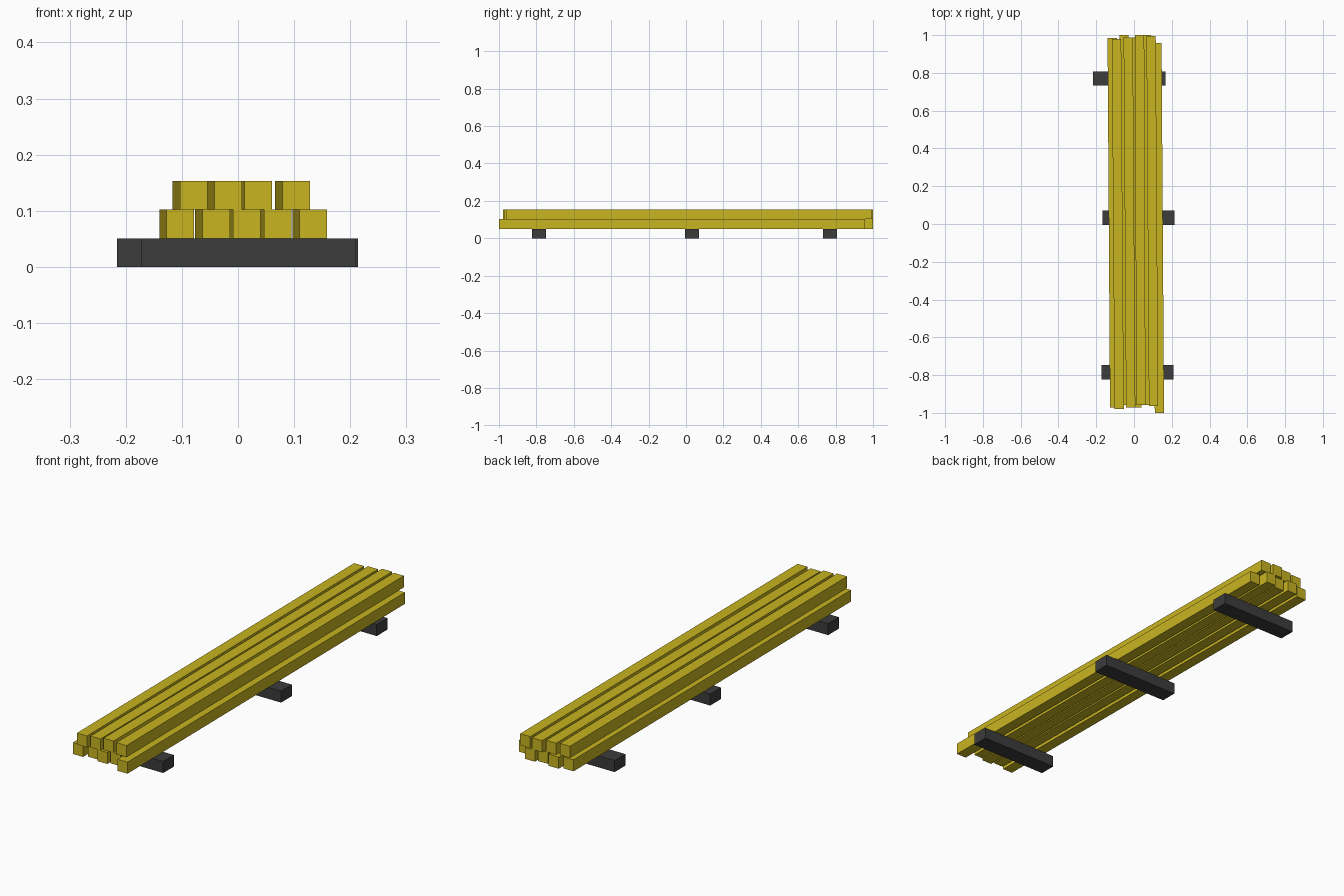
import bpy
import math

if "Cube" in bpy.data.objects:
    bpy.data.objects.remove(bpy.data.objects["Cube"])


def make_material(name, color):
    mat = bpy.data.materials.new(name)
    mat.diffuse_color = (*color, 1.0)
    mat.use_nodes = True
    mat.node_tree.nodes["Principled BSDF"].inputs["Base Color"].default_value = mat.diffuse_color
    return mat


YELLOW = make_material("yellow timber", (0.58, 0.46, 0.015))
DARK = make_material("dark grey", (0.045, 0.045, 0.045))


def box(name, center, size, mat, turn=0.0):
    bpy.ops.mesh.primitive_cube_add(size=1, location=center, rotation=(0, 0, turn))
    ob = bpy.context.object
    ob.name = name
    ob.scale = size
    ob.data.materials.append(mat)
    return ob


H = 0.051        # height of every layer
BEAM_W = 0.049
BEAM_L = 1.957

# Cross supports: (centre x, centre y)
for i, (x, y) in enumerate([(0.019, -0.785), (0.023, 0.033), (-0.025, 0.77)]):
    box(f"cross_support_{i + 1}", (x, y, H / 2), (0.382, 0.075, H), DARK)


# Beams, slightly skewed: (left edge at front, left edge at back, centre y)
def beam_row(name, beams, z):
    for i, (front, back, y) in enumerate(beams):
        x = (front + back + BEAM_W) / 2
        turn = math.atan2(front - back, BEAM_L)
        box(f"{name}_{i + 1}", (x, y, z), (BEAM_W, BEAM_L, H), YELLOW, turn)


beam_row("lower_beam", [
    (-0.127, -0.140, 0.007),
    (-0.063, -0.077, 0.021),
    (-0.009, -0.015, 0.008),
    (0.046, 0.040, 0.021),
    (0.110, 0.097, -0.021),
], 1.5 * H)

beam_row("upper_beam", [
    (-0.103, -0.117, 0.000),
    (-0.042, -0.055, 0.008),
    (0.012, 0.005, 0.021),
    (0.079, 0.066, 0.016),
], 2.5 * H)
